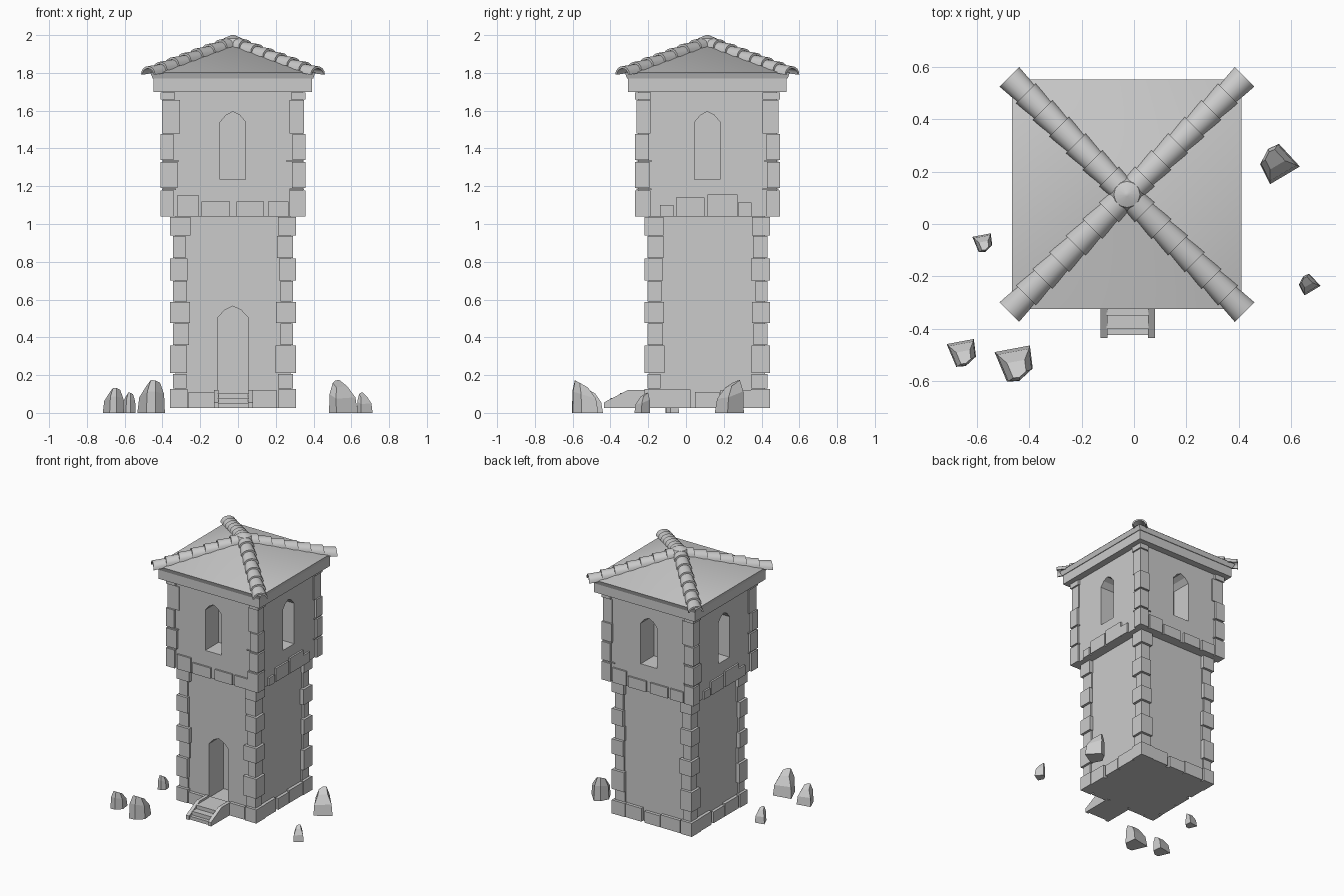
import bpy, bmesh, math, random
from mathutils import Matrix, Vector

cube = bpy.data.objects.get("Cube")
if cube:
    bpy.data.objects.remove(cube, do_unlink=True)

random.seed(4)
CENTRE = Matrix.Translation((-0.027, 0.113, 0))
BASE = 0.025

stone = bpy.data.materials.new("grey_stone")
stone.use_nodes = True
stone.diffuse_color = (0.6, 0.6, 0.6, 1)
stone.node_tree.nodes["Principled BSDF"].inputs["Base Color"].default_value = (0.6, 0.6, 0.6, 1)


def turned(k, offset=0.0):
    """Frame of tower side k: 0 front, 1 left, 2 back, 3 right."""
    return CENTRE @ Matrix.Rotation(k * math.pi / 2 + offset, 4, 'Z')


def loft(bm, rings, m=Matrix()):
    """Closed solid through rings of equal length."""
    loops = [[bm.verts.new(m @ Vector(p)) for p in ring] for ring in rings]
    n = len(loops[0])
    for a, b in zip(loops, loops[1:]):
        for i in range(n):
            j = (i + 1) % n
            bm.faces.new((a[i], a[j], b[j], b[i]))
    bm.faces.new(loops[0][::-1])
    bm.faces.new(loops[-1])


def prism(bm, profile, y0, y1, m=Matrix()):
    """Extrude an x-z profile along y."""
    loft(bm, [[(x, y, z) for x, z in profile] for y in (y0, y1)], m)


def box(bm, x0, x1, y0, y1, z0, z1, m=Matrix()):
    prism(bm, [(x0, z0), (x1, z0), (x1, z1), (x0, z1)], y0, y1, m)


def square(h, z):
    return [(-h, -h, z), (h, -h, z), (h, h, z), (-h, h, z)]


def finish(bm, name, angle=None):
    bmesh.ops.recalc_face_normals(bm, faces=bm.faces)
    mesh = bpy.data.meshes.new(name)
    bm.to_mesh(mesh)
    bm.free()
    mesh.materials.append(stone)
    ob = bpy.data.objects.new(name, mesh)
    bpy.context.collection.objects.link(ob)
    if angle:
        bpy.ops.object.select_all(action='DESELECT')
        ob.select_set(True)
        bpy.context.view_layer.objects.active = ob
        bpy.ops.object.shade_smooth_by_angle(angle=math.radians(angle))
    return ob


def carve(ob, cutter):
    """Cut a recess and discard the cutter."""
    bpy.context.view_layer.objects.active = ob
    mod = ob.modifiers.new("recess", 'BOOLEAN')
    mod.operation = 'DIFFERENCE'
    mod.solver = 'EXACT'
    mod.object = cutter
    bpy.ops.object.modifier_apply(modifier=mod.name)
    bpy.data.objects.remove(cutter, do_unlink=True)


def arch(half, bottom, shoulder, peak):
    mid = shoulder + (peak - shoulder) * 0.65
    right = [(half, bottom), (half, shoulder), (half * 0.55, mid)]
    return right + [(0, peak)] + [(-x, z) for x, z in right[::-1]]


# Tower walls with pointed door and window recesses
bm = bmesh.new()
loft(bm, [square(0.305, BASE), square(0.305, 1.05)], CENTRE)
lower_wall = finish(bm, "lower_wall")
bm = bmesh.new()
prism(bm, arch(0.08, 0.1, 0.505, 0.565), -0.5, -0.13, CENTRE)
carve(lower_wall, finish(bm, "door_cutter"))

bm = bmesh.new()
loft(bm, [square(0.368, 1.04), square(0.368, 1.71)], CENTRE)
upper_wall = finish(bm, "upper_wall")
bm = bmesh.new()
for k in range(4):
    prism(bm, arch(0.067, 1.235, 1.54, 1.595), -0.5, -0.21, turned(k))
carve(upper_wall, finish(bm, "window_cutter"))


# Corner stones, alternating long and short on each face
def quoins(name, levels, outer, inset, long, short):
    bm = bmesh.new()
    for k in range(4):
        for i, (z0, z1) in enumerate(zip(levels, levels[1:])):
            even = i % 2 == 0
            h = outer if even else outer - inset
            w = (long if even else short) + random.uniform(-0.012, 0.012)
            d = (long if even else short) + random.uniform(-0.012, 0.012)
            box(bm, -h, -h + w, -h, -h + d, z0, z1 - 0.003, turned(k))
    return finish(bm, name)


quoins("lower_corner_stones",
       [BASE, 0.13, 0.21, 0.36, 0.475, 0.59, 0.70, 0.82, 0.94, 1.04],
       0.333, 0.015, 0.1, 0.075)
quoins("upper_corner_stones",
       [1.04, 1.18, 1.19, 1.33, 1.34, 1.48, 1.66, 1.70],
       0.384, 0.008, 0.08, 0.085)


# Stone courses round the foot of each storey
def course(bm, k, stones, outer, wall, z0):
    for u0, u1, height in stones:
        box(bm, u0, u1, -outer, -wall + 0.01, z0, z0 + height, turned(k))


bm = bmesh.new()
for k in range(4):
    stones = [(-0.235, -0.09, 0.1), (-0.065, 0.065, 0.085), (0.07, 0.23, 0.095)]
    if k == 0:
        stones = [(-0.235, -0.1, 0.085), (0.107, 0.23, 0.095)]
    course(bm, k, stones, 0.328, 0.305, BASE)
finish(bm, "foot_course")

bm = bmesh.new()
front_row = [(-0.295, -0.18, 0.11), (-0.165, -0.015, 0.08), (0.02, 0.165, 0.08), (0.185, 0.295, 0.08)]
side_row = [(-0.25, -0.18, 0.06), (-0.165, -0.015, 0.1), (0.0, 0.16, 0.115), (0.162, 0.235, 0.075)]
for k in range(4):
    course(bm, k, side_row if k % 2 else front_row, 0.381, 0.368, 1.04)
finish(bm, "upper_course")

# Cornice, eaves and hipped roof
bm = bmesh.new()
loft(bm, [square(0.42, 1.70), square(0.42, 1.77)], CENTRE)
loft(bm, [square(0.425, 1.77), square(0.437, 1.803)], CENTRE)
finish(bm, "cornice")

PEAK, SLOPE = 1.965, 0.262
bm = bmesh.new()
loft(bm, [square(0.4385, 1.803), square(0.002, PEAK)], CENTRE)
finish(bm, "roof", 35)


# Overlapping arched tiles along the four hips
def tile_ring(d, half, crown):
    z = PEAK - SLOPE * d + crown - 0.045
    angles = [math.pi * i / 8 for i in range(9)]
    outer = [(d, half * math.cos(a), z + 0.045 * math.sin(a)) for a in angles]
    inner = [(d, (half - 0.011) * math.cos(a), z + 0.033 * math.sin(a)) for a in reversed(angles)]
    return outer + inner


bm = bmesh.new()
TILES, REACH = 7, 0.63
for k in range(4):
    for i in range(TILES):
        start = REACH * i / TILES
        end = REACH * (i + 1) / TILES + 0.006
        loft(bm, [tile_ring(start, 0.046, 0.023), tile_ring(end, 0.053, 0.037)],
             turned(k, math.pi / 4))
finish(bm, "hip_tiles", 35)

bm = bmesh.new()
rings = []
for r, z in ((0.065, 1.955), (0.05, 1.982), (0.008, 2.0)):
    rings.append([(r * math.cos(i * math.pi / 6), r * math.sin(i * math.pi / 6), z) for i in range(12)])
loft(bm, rings, CENTRE)
finish(bm, "roof_cap", 35)

# Entrance steps between sloping side walls
bm = bmesh.new()
for front, top in ((-0.35, 0.105), (-0.40, 0.078), (-0.425, 0.05)):
    box(bm, -0.105, 0.055, front, -0.18, BASE, top)
finish(bm, "steps")

bm = bmesh.new()
side = [(-0.435, BASE), (-0.2, BASE), (-0.2, 0.12), (-0.31, 0.12), (-0.435, 0.055)]
for x in (-0.128, 0.054):
    prism(bm, side, -x - 0.026, -x, Matrix.Rotation(math.pi / 2, 4, 'Z'))
finish(bm, "step_sides")

# Scattered faceted rocks: place, radius, height, turn
FOOT = [(-1, 0.55), (0.85, 0.9), (1, -0.3), (0.3, -0.95), (-0.35, -1)]
ROCKS = [(0.555, 0.232, 0.07, 0.17, 200), (-0.58, -0.07, 0.038, 0.105, 0),
         (0.67, -0.23, 0.038, 0.105, 200), (-0.66, -0.49, 0.056, 0.13, 0),
         (-0.46, -0.53, 0.073, 0.17, 0)]
for n, (x, y, r, h, turn) in enumerate(ROCKS, 1):
    bm = bmesh.new()
    m = Matrix.Translation((x, y, 0)) @ Matrix.Rotation(math.radians(turn), 4, 'Z')
    rings = []
    for scale, shift, level, tilt in ((1, 0, 0, 0), (0.9, 0.04, 0.55, 0.12), (0.5, 0.15, 0.9, 0.12)):
        rings.append([(r * (u * scale + shift), r * (v * scale - 2 * shift),
                       h * (level - tilt * v)) for u, v in FOOT])
    loft(bm, rings, m)
    finish(bm, f"rock_{n}")
